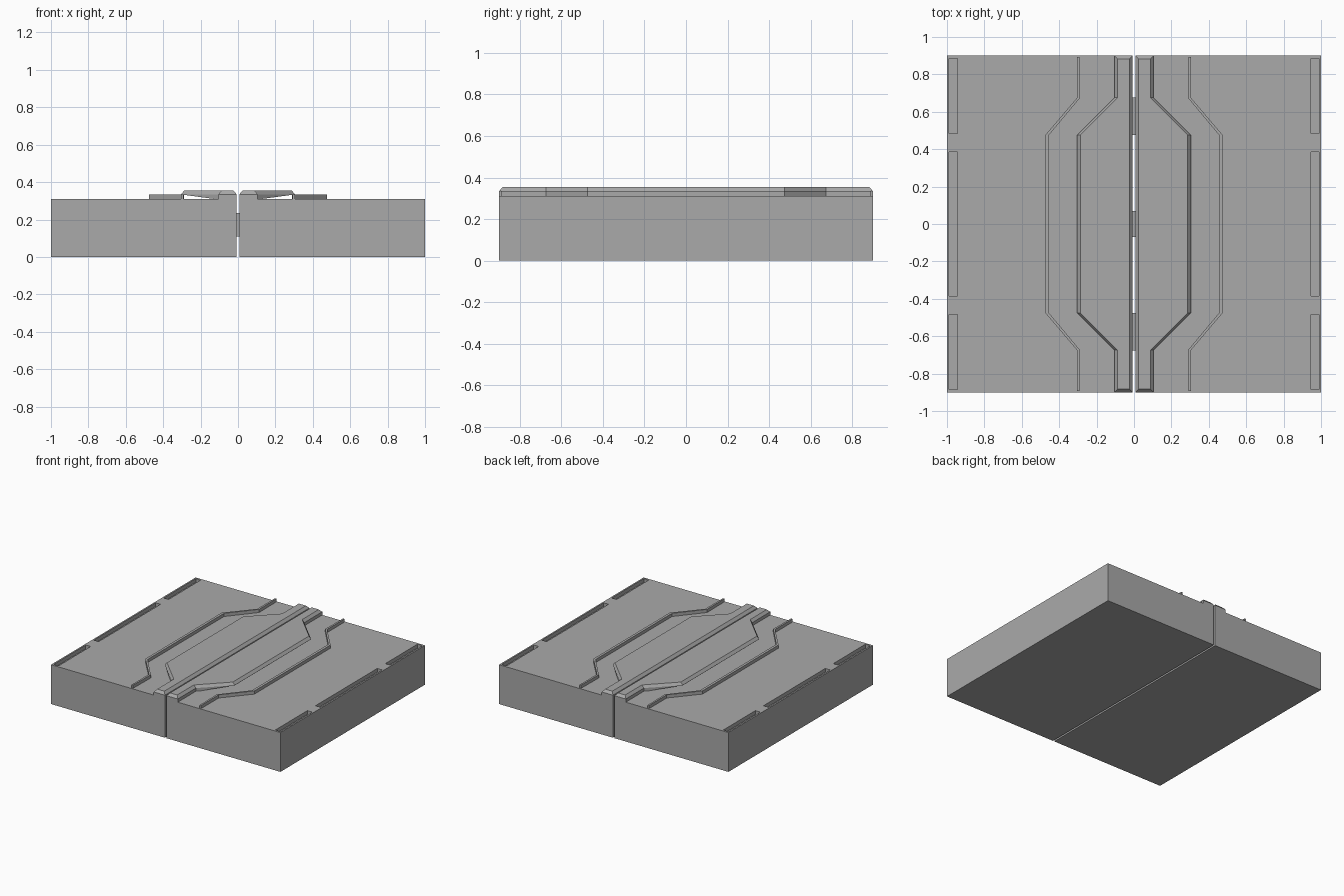
import bpy, bmesh

cube = bpy.data.objects.get("Cube")
if cube:
    bpy.data.objects.remove(cube, do_unlink=True)

# One plain material
grey = bpy.data.materials.new("plain grey")
grey.use_nodes = True
colour = (0.4, 0.4, 0.4, 1)
grey.diffuse_color = colour
grey.node_tree.nodes["Principled BSDF"].inputs["Base Color"].default_value = colour

DECK = 0.31          # top of the blocks
LEDGE = 0.335        # foot of the chamfers, top of the rails
CREST = 0.355        # top of the raised plates
GAP = 0.007          # half width of the centre slit
END = 0.9            # half depth
BEND_IN, BEND_OUT = 0.475, 0.675


def finish(bm, name):
    bmesh.ops.remove_doubles(bm, verts=bm.verts, dist=1e-5)
    bmesh.ops.recalc_face_normals(bm, faces=bm.faces)
    mesh = bpy.data.meshes.new(name)
    bm.to_mesh(mesh)
    bm.free()
    mesh.materials.append(grey)
    obj = bpy.data.objects.new(name, mesh)
    bpy.context.collection.objects.link(obj)
    return obj


def add_box(bm, x0, x1, y0, y1, z0, z1):
    verts = bmesh.ops.create_cube(bm, size=1)["verts"]
    for v in verts:
        v.co.x = x0 if v.co.x < 0 else x1
        v.co.y = y0 if v.co.y < 0 else y1
        v.co.z = z0 if v.co.z < 0 else z1


def loft(name, sections, side):
    """Skin a list of (y, [(x, z), ...]) cross-sections into a closed solid."""
    bm = bmesh.new()
    rings = [[bm.verts.new((side * x, y, z)) for x, z in pts] for y, pts in sections]
    for a, b in zip(rings, rings[1:]):
        for i in range(len(a)):
            j = (i + 1) % len(a)
            bm.faces.new((a[i], a[j], b[j], b[i]))
    bm.faces.new(rings[0])
    bm.faces.new(rings[-1])
    return finish(bm, name)


def plate_section(outer, wide=False, end=False):
    crest = LEDGE if end else CREST
    inset = 0 if end else 0.018
    foot = DECK - 0.003
    lip = LEDGE - 0.001 if wide else foot
    return [(GAP, foot), (GAP, LEDGE), (GAP + inset, crest), (outer - inset, crest),
            (outer, LEDGE), (outer, lip), (0.105, foot)]


def rail_section(inner, outer):
    return [(inner, DECK - 0.01), (inner, LEDGE), (outer, LEDGE), (outer, DECK - 0.01)]


def mirrored(half):
    """Repeat the front sections at the back."""
    return half + [(-y, pts) for y, pts in reversed(half)]


for side, word in ((1, "left"), (-1, "right")):
    # Base block with three shallow pockets along its outer edge
    bm = bmesh.new()
    add_box(bm, *sorted((side * GAP, side)), -END, END, 0, DECK)
    block = finish(bm, word + "_block")

    bm = bmesh.new()
    for y0, y1 in ((-0.885, -0.485), (-0.385, 0.385), (0.485, 0.885)):
        add_box(bm, *sorted((side * 0.945, side * 0.988)), y0, y1, DECK - 0.03, DECK + 0.05)
    cutter = finish(bm, "pocket_cutter")
    cutter.hide_render = True

    cut = block.modifiers.new("pockets", "BOOLEAN")
    cut.operation = "DIFFERENCE"
    cut.solver = "EXACT"
    cut.object = cutter
    bpy.context.view_layer.objects.active = block
    bpy.ops.object.modifier_apply(modifier=cut.name)
    bpy.data.objects.remove(cutter, do_unlink=True)

    # Raised chamfered plate beside the slit, overhanging in the middle
    loft(word + "_raised_plate", mirrored([
        (-END, plate_section(0.105, end=True)),
        (-END + 0.018, plate_section(0.105)),
        (-BEND_OUT, plate_section(0.105)),
        (-BEND_IN, plate_section(0.305, wide=True)),
    ]), side)

    # Thin guide rail following the plate outline
    loft(word + "_guide_rail", mirrored([
        (-END + 0.008, rail_section(0.291, 0.304)),
        (-BEND_OUT, rail_section(0.288, 0.304)),
        (-BEND_IN, rail_section(0.455, 0.475)),
    ]), side)

# Connectors bridging the slit
bm = bmesh.new()
for y in (-0.575, 0, 0.575):
    half = 0.1 if y else 0.07
    add_box(bm, -GAP - 0.01, GAP + 0.01, y - half, y + half, 0.11, 0.235)
finish(bm, "slit_connectors")
